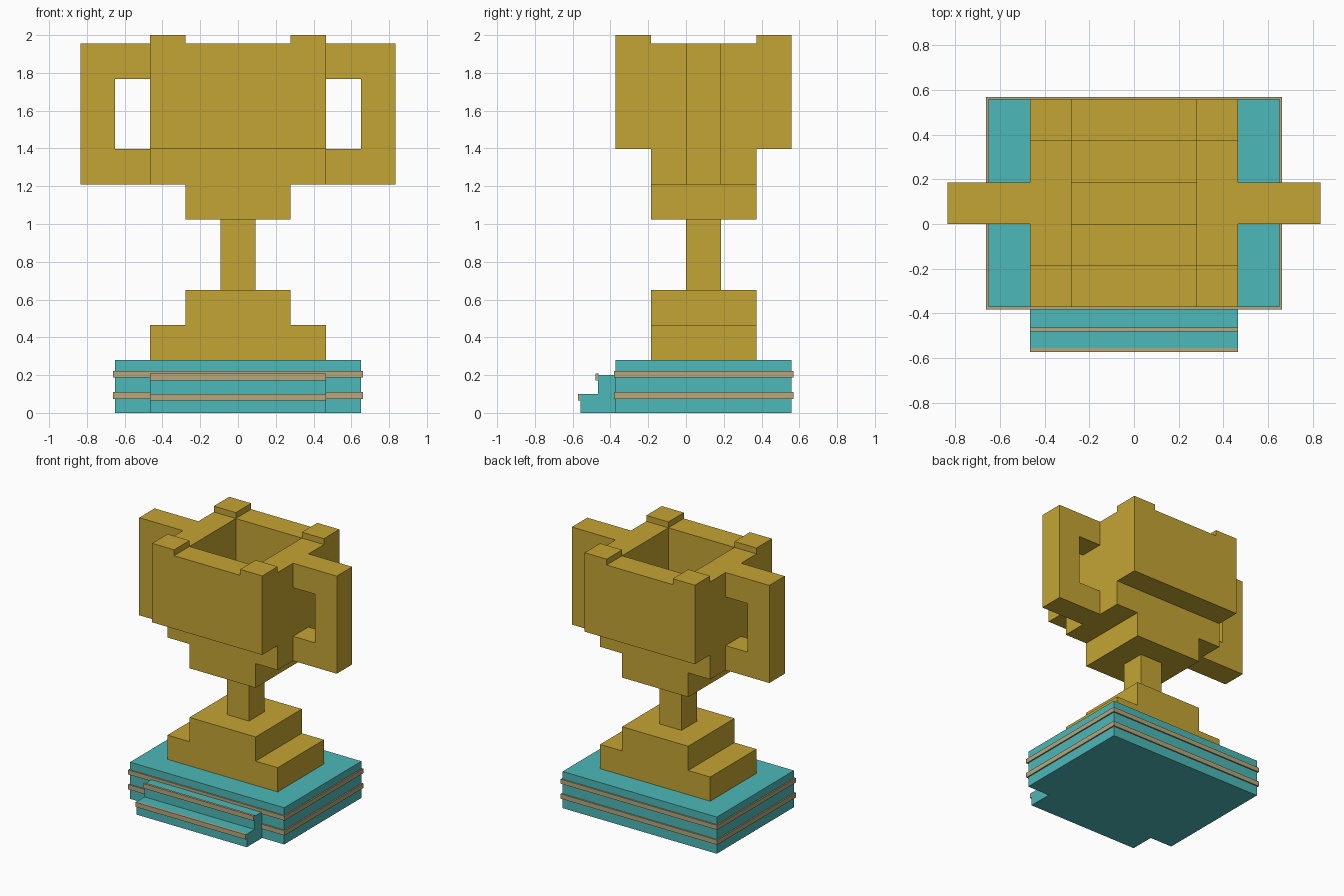
import bpy
import bmesh

if "Cube" in bpy.data.objects:
    bpy.data.objects.remove(bpy.data.objects["Cube"], do_unlink=True)

U = 0.186        # block size
YC = U / 2       # depth centre of cup and plinth
RIM = 1.955


def material(name, rgb):
    mat = bpy.data.materials.new(name)
    mat.use_nodes = True
    mat.diffuse_color = (*rgb, 1)
    mat.node_tree.nodes["Principled BSDF"].inputs["Base Color"].default_value = (*rgb, 1)
    return mat


gold = material("gold", (0.56, 0.376, 0.033))
teal = material("teal", (0.074, 0.479, 0.479))
tan = material("tan", (0.48, 0.38, 0.2))


def finish(name, bm, mat):
    mesh = bpy.data.meshes.new(name)
    bm.to_mesh(mesh)
    bm.free()
    mesh.materials.append(mat)
    obj = bpy.data.objects.new(name, mesh)
    obj.location.y = YC
    bpy.context.collection.objects.link(obj)
    return obj


def loft(name, sections, mat):
    """Join stacked rectangles (half width, half depth, height) into a closed skin."""
    bm = bmesh.new()
    rings = [[bm.verts.new((sx * hx, sy * hy, z))
              for sx, sy in ((-1, -1), (1, -1), (1, 1), (-1, 1))]
             for hx, hy, z in sections]
    for a, b in zip(rings, rings[1:]):
        for i in range(4):
            j = (i + 1) % 4
            bm.faces.new((a[i], a[j], b[j], b[i]))
    bm.faces.new(rings[0][::-1])
    bm.faces.new(rings[-1])
    flat = [f for f in bm.faces if f.calc_area() < 1e-7]
    bmesh.ops.delete(bm, geom=flat, context="FACES")
    return finish(name, bm, mat)


def extrude(name, outline, axis, start, end, mat):
    """Sweep an outline lying across the given axis from start to end."""
    bm = bmesh.new()
    verts = []
    for a, b in outline:
        co = [a, b]
        co.insert(axis, start)
        verts.append(bm.verts.new(co))
    face = bm.faces.new(verts)
    out = bmesh.ops.extrude_face_region(bm, geom=[face])
    move = [0, 0, 0]
    move[axis] = end - start
    bmesh.ops.translate(bm, vec=move,
                        verts=[v for v in out["geom"] if isinstance(v, bmesh.types.BMVert)])
    bmesh.ops.recalc_face_normals(bm, faces=bm.faces)
    return finish(name, bm, mat)


def box(name, x0, x1, y0, y1, z0, z1, mat):
    return extrude(name, [(x0, y0), (x1, y0), (x1, y1), (x0, y1)], 2, z0, z1, mat)


def mirror(obj, x=True, y=False):
    mod = obj.modifiers.new("mirror", "MIRROR")
    mod.use_axis = (x, y, False)


S, M, L = U / 2, 1.5 * U, 2.5 * U

# Plinth with two trim bands
PX, PTOP = 3.5 * U, 0.28
box("plinth", -PX, PX, -L, L, 0, PTOP, teal)
for name, z0, z1 in (("lower_plinth_band", 0.074, 0.11), ("upper_plinth_band", 0.188, 0.222)):
    box(name, -PX - 0.01, PX + 0.01, -L - 0.01, L + 0.01, z0, z1, tan)

# Front steps with nosing strips
front = -L
tread = U / 2
extrude("front_steps", [(front, 0), (front - 2 * tread, 0), (front - 2 * tread, 0.1),
                        (front - tread, 0.1), (front - tread, 0.2), (front, 0.2)],
        0, -L, L, teal)
for i, name in enumerate(("upper_step_strip", "lower_step_strip")):
    edge = front - (i + 1) * tread
    top = 0.208 - i * 0.107
    box(name, -L, L, edge - 0.015, edge + 0.003, top - 0.036, top, tan)

# Stepped foot and stem
loft("foot", [(L, M, PTOP), (L, M, 0.465), (M, M, 0.465), (M, M, 0.65)], gold)
loft("stem", [(S, S, 0.65), (S, S, 1.025)], gold)

# Hollow bowl: outside going up, over the rim, and down the stepped inside
loft("bowl", [(M, M, 1.025), (M, M, 1.21), (L, M, 1.21), (L, M, 1.397),
              (L, L, 1.397), (L, L, RIM), (M, M, RIM), (M, M, 1.397),
              (M, S, 1.397), (M, S, 1.21)], gold)

# Raised rim corners
mirror(box("rim_corner", M, L, M, L, RIM, 2.0, gold), y=True)

# Square handles on both sides
IN, OUT = PX, 4.5 * U - 0.003
mirror(extrude("handle", [(L, 1.21), (OUT, 1.21), (OUT, RIM), (L, RIM), (L, 1.768),
                          (IN, 1.768), (IN, 1.397), (L, 1.397)], 1, -S, S, gold))
